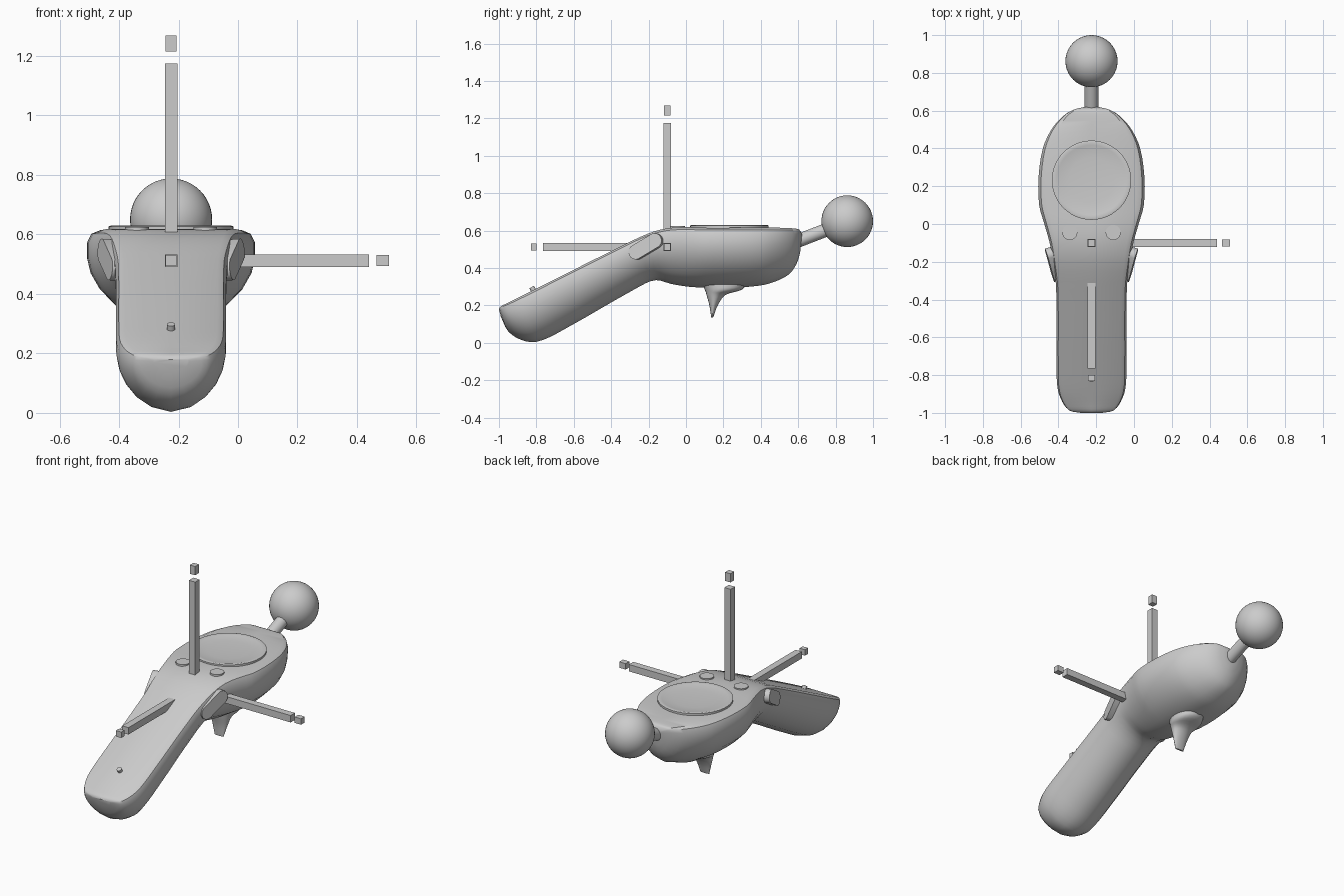
import bpy, bmesh, math
from mathutils import Vector, Matrix

cube = bpy.data.objects.get("Cube")
if cube:
    bpy.data.objects.remove(cube, do_unlink=True)

CX = -0.225  # centre line of the controller

grey = bpy.data.materials.new("mid grey")
grey.use_nodes = True
COLOUR = (0.6, 0.6, 0.6, 1)
grey.diffuse_color = COLOUR
grey.node_tree.nodes["Principled BSDF"].inputs["Base Color"].default_value = COLOUR


def finish(name, bm, smooth=None):
    bmesh.ops.recalc_face_normals(bm, faces=bm.faces)
    mesh = bpy.data.meshes.new(name)
    bm.to_mesh(mesh)
    bm.free()
    mesh.materials.append(grey)
    obj = bpy.data.objects.new(name, mesh)
    bpy.context.collection.objects.link(obj)
    if smooth:
        bpy.ops.object.select_all(action="DESELECT")
        obj.select_set(True)
        bpy.context.view_layer.objects.active = obj
        bpy.ops.object.shade_smooth_by_angle(angle=math.radians(smooth))
    return obj


def loft(name, rings, smooth):
    bm = bmesh.new()
    loops = [[bm.verts.new(p) for p in ring] for ring in rings]
    n = len(loops[0])
    for a, b in zip(loops, loops[1:]):
        for i in range(n):
            j = (i + 1) % n
            bm.faces.new((a[i], a[j], b[j], b[i]))
    bm.faces.new(loops[0])
    bm.faces.new(loops[-1])
    return finish(name, bm, smooth)


def box(name, low, high):
    low, high = Vector(low), Vector(high)
    bm = bmesh.new()
    size = Matrix.Diagonal((*(high - low), 1))
    bmesh.ops.create_cube(bm, size=1, matrix=Matrix.Translation((low + high) / 2) @ size)
    return finish(name, bm)


def rod(name, start, end, radius):
    start, end = Vector(start), Vector(end)
    axis = end - start
    turn = axis.to_track_quat("Z", "Y").to_matrix().to_4x4()
    bm = bmesh.new()
    bmesh.ops.create_cone(bm, cap_ends=True, segments=32, radius1=radius, radius2=radius,
                          depth=axis.length, matrix=Matrix.Translation((start + end) / 2) @ turn)
    return finish(name, bm, 35)


def spline(rows, steps):
    """Smoothly fill in rows between the given ones."""
    rows = [Vector(r) for r in rows]
    out = []
    for i in range(len(rows) - 1):
        p0, p1, p2, p3 = (rows[max(0, min(k, len(rows) - 1))] for k in range(i - 1, i + 3))
        d = max((p2 - p1).length, 1e-6)
        m1 = (p2 - p0) * d / ((p2 - p1).length + (p1 - p0).length)
        m2 = (p3 - p1) * d / ((p3 - p2).length + (p2 - p1).length)
        for s in range(steps):
            t = s / steps
            out.append(p1 * (2*t**3 - 3*t**2 + 1) + m1 * (t**3 - 2*t**2 + t)
                       + p2 * (3*t**2 - 2*t**3) + m2 * (t**3 - t**2))
    return out + [rows[-1]]


# Body: flat top, rounded belly; rows are top y, z, bottom y, z, half width
half = [(0.84, 0), (0.95, 0.04), (1, 0.13), (1, 0.3), (0.96, 0.45),
        (0.85, 0.62), (0.66, 0.79), (0.38, 0.93)]
section = [(0, 0)] + half + [(0, 1)] + [(-x, d) for x, d in reversed(half)]
stations = [
    (-1.0, 0.18, -0.99, 0.14, 0.06), (-0.99, 0.195, -0.95, 0.06, 0.12),
    (-0.95, 0.215, -0.88, 0.015, 0.155), (-0.89, 0.245, -0.8, 0.005, 0.178),
    (-0.8, 0.29, -0.69, 0.05, 0.185), (-0.35, 0.515, -0.25, 0.3, 0.187),
    (-0.2, 0.585, -0.16, 0.335, 0.205), (-0.1, 0.612, -0.08, 0.315, 0.222),
    (0, 0.618, 0.01, 0.3, 0.25), (0.1, 0.615, 0.1, 0.295, 0.277),
    (0.25, 0.615, 0.25, 0.295, 0.28), (0.4, 0.615, 0.39, 0.305, 0.258),
    (0.5, 0.615, 0.47, 0.325, 0.215), (0.57, 0.612, 0.55, 0.365, 0.155),
    (0.605, 0.605, 0.59, 0.42, 0.1), (0.62, 0.58, 0.61, 0.48, 0.04),
]
rings = [[(CX + w * x, yt + (yb - yt) * d, zt + (zb - zt) * d) for x, d in section]
         for yt, zt, yb, zb, w in spline(stations, 3)]
loft("body", rings, 32)

# Tracking ball on its stem
bm = bmesh.new()
bmesh.ops.create_uvsphere(bm, u_segments=40, v_segments=24, radius=0.138,
                          matrix=Matrix.Translation((CX, 0.862, 0.65)))
finish("tracking_ball", bm, 40)
rod("ball_stem", (CX, 0.56, 0.53), (CX, 0.78, 0.615), 0.036)

# Slightly dished touch pad
dish = [(0.21, 0.6), (0.21, 0.627), (0.2, 0.63), (0.185, 0.626), (0.12, 0.621), (0.04, 0.619)]
turns = [2 * math.pi * i / 48 for i in range(48)]
loft("touch_pad", [[(CX + r * math.cos(a), 0.232 + r * math.sin(a), z) for a in turns]
                   for r, z in dish], 35)

# Round top buttons, indicator and pill-shaped side buttons
for side, label in ((1, "left"), (-1, "right")):
    x = CX + side * 0.115
    rod(label + "_top_button", (x, -0.045, 0.6), (x, -0.045, 0.625), 0.04)
    a = Vector((side * 0.195, -0.265, 0.485))
    b = Vector((side * 0.222, -0.165, 0.545))
    along = (b - a).normalized()
    out = Vector((side, -0.25, 0.1))
    out = (out - along * out.dot(along)).normalized()
    across = along.cross(out)
    pill = []
    for i in range(24):
        t = math.pi * (i + 0.5) / 12
        end = b if math.cos(t) > 0 else a
        pill.append(end + Vector((CX, 0, 0)) + 0.04 * (along * math.cos(t) + across * math.sin(t)))
    loft(label + "_side_button", [[p + out * h for p in pill] for h in (-0.025, 0.014)], 35)
rod("indicator", (CX, -0.81, 0.27), (CX, -0.825, 0.298), 0.014)

# Trigger: elliptical rows of z, front y, back y, half width
trigger = [(0.33, 0.08, 0.33, 0.085), (0.285, 0.1, 0.3, 0.085), (0.255, 0.11, 0.21, 0.065),
           (0.2, 0.125, 0.17, 0.048), (0.135, 0.135, 0.145, 0.03)]
loft("trigger", [[(CX + w * math.cos(a), (f + k) / 2 + (k - f) / 2 * math.sin(a), z)
                  for a in turns[::2]] for z, f, k, w in spline(trigger, 4)], 50)

# Axis bars, each with a plain end block
r = 0.021
origin = Vector((CX, -0.1, 0.512))
for name, axis, bar_end, tip_a, tip_b in (
        ("side_bar", 0, 0.44, 0.465, 0.508), ("upright_bar", 2, 1.175, 1.215, 1.268),
        ("front_bar", 1, -0.765, -0.83, -0.8)):
    def span(start, end, thick):
        low, high = origin - Vector((thick,) * 3), origin + Vector((thick,) * 3)
        low[axis], high[axis] = min(start, end), max(start, end)
        return low, high
    box(name, *span(origin[axis], bar_end, r))
    box(name + "_end_block", *span(tip_a, tip_b, 0.018))
